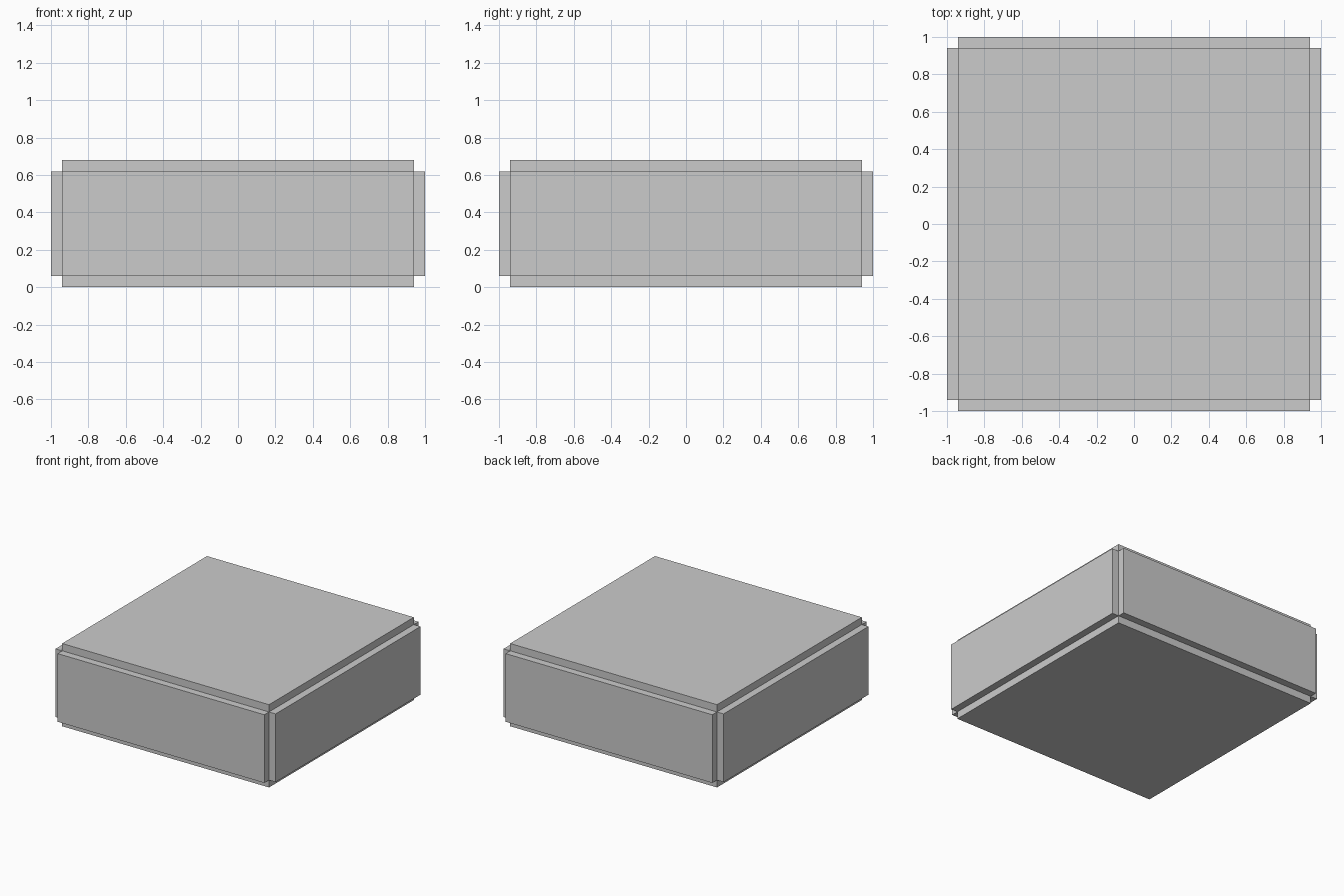
import bpy
import bmesh
from mathutils import Matrix, Vector

if "Cube" in bpy.data.objects:
    bpy.data.objects.remove(bpy.data.objects["Cube"])

HALF, HEIGHT, PANEL = 1.0, 0.68, 0.06

# Core block, inset by the panel thickness on every side
bm = bmesh.new()
core = Matrix.Translation((0, 0, HEIGHT / 2)) @ Matrix.Diagonal(
    (2 * (HALF - PANEL), 2 * (HALF - PANEL), HEIGHT - 2 * PANEL, 1))
bmesh.ops.create_cube(bm, size=1, matrix=core)
bm.normal_update()

# Raise each side of the core straight out as its own panel, leaving notched edges
outward = [f.normal.copy() for f in bm.faces]
panels = bmesh.ops.extrude_discrete_faces(bm, faces=bm.faces[:])["faces"]
centre = Vector((0, 0, HEIGHT / 2))
for face in panels:
    middle = face.calc_center_median() - centre
    direction = max(outward, key=lambda n: n.dot(middle) / (
        HALF - PANEL if abs(n.z) < 0.5 else HEIGHT / 2 - PANEL))
    bmesh.ops.translate(bm, verts=face.verts[:], vec=direction * PANEL)

mesh = bpy.data.meshes.new("panelled_block")
bm.to_mesh(mesh)
bm.free()
block = bpy.data.objects.new("panelled_block", mesh)
bpy.context.collection.objects.link(block)
